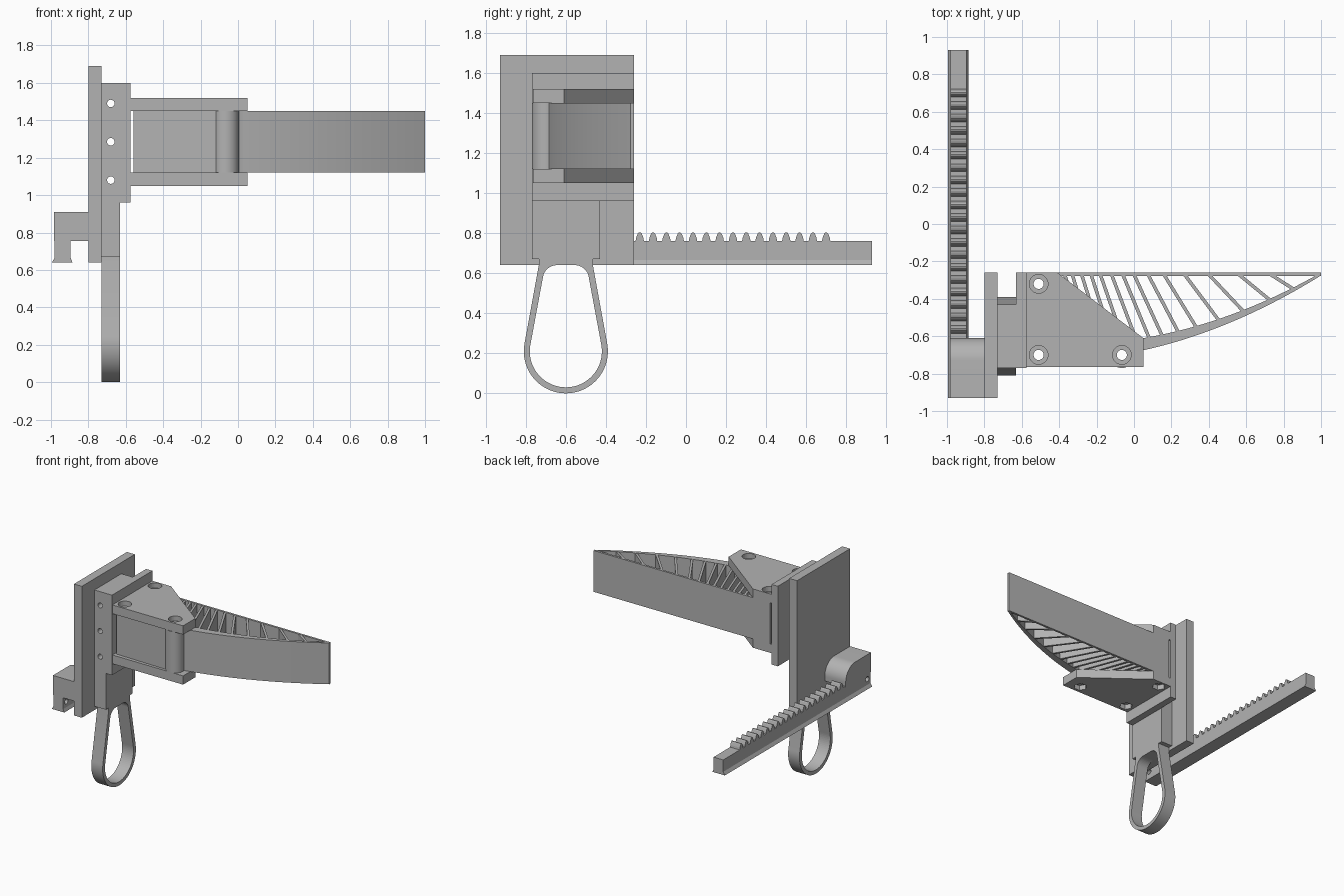
import bpy, bmesh, math
from mathutils import Vector

if "Cube" in bpy.data.objects:
    bpy.data.objects.remove(bpy.data.objects["Cube"], do_unlink=True)

GREY = (0.45, 0.45, 0.45, 1)
mat = bpy.data.materials.new("plain grey")
mat.use_nodes = True
mat.diffuse_color = GREY
mat.node_tree.nodes["Principled BSDF"].inputs["Base Color"].default_value = GREY


def prism(name, pts, axis, lo, hi):
    """Extrude a 2D outline along one axis."""
    def place(a, b, c):
        return {"x": (c, a, b), "y": (a, c, b), "z": (a, b, c)}[axis]
    bm = bmesh.new()
    face = bm.faces.new([bm.verts.new(place(a, b, lo)) for a, b in pts])
    grown = bmesh.ops.extrude_face_region(bm, geom=[face])["geom"]
    shift = Vector(place(0, 0, hi - lo))
    bmesh.ops.translate(bm, vec=shift, verts=[v for v in grown if isinstance(v, bmesh.types.BMVert)])
    bmesh.ops.recalc_face_normals(bm, faces=bm.faces)
    me = bpy.data.meshes.new(name)
    bm.to_mesh(me)
    bm.free()
    me.materials.append(mat)
    ob = bpy.data.objects.new(name, me)
    bpy.context.collection.objects.link(ob)
    return ob


def box(name, x0, x1, y0, y1, z0, z1):
    return prism(name, [(x0, y0), (x1, y0), (x1, y1), (x0, y1)], "z", z0, z1)


def arc(cx, cy, r, start, end, n):
    angles = [math.radians(start + (end - start) * i / n) for i in range(n + 1)]
    return [(cx + r * math.cos(a), cy + r * math.sin(a)) for a in angles]


def circle(cx, cy, r, n=32):
    return arc(cx, cy, r, 0, 360, n)[:-1]


def cut(ob, cutters):
    for c in cutters:
        m = ob.modifiers.new("cut", "BOOLEAN")
        m.operation, m.solver, m.object = "DIFFERENCE", "EXACT", c
        c.hide_render = True
        c.hide_set(True)


def smooth(ob):
    bpy.ops.object.select_all(action="DESELECT")
    bpy.context.view_layer.objects.active = ob
    ob.select_set(True)
    bpy.ops.object.shade_smooth_by_angle(angle=math.radians(30))


# Back plate and sliding block with cross holes
box("back_plate", -0.80, -0.73, -0.93, -0.26, 0.64, 1.69)
block = box("sliding_block", -0.73, -0.63, -0.77, -0.43, 0.67, 1.60)
cut(block, [prism("block_hole_cutter", circle(-0.68, z, 0.02), "y", -1, 0) for z in (1.08, 1.285, 1.49)])

# Teardrop pull handle
MID = -0.60
outer = [(MID + 0.135, 0.68), (MID + 0.135, 0.64)] + arc(MID, 0.21, 0.21, 10, -190, 48)
outer += [(MID - 0.135, 0.64), (MID - 0.135, 0.68)]
inner = arc(MID, 0.21, 0.18, 10, -190, 48)
inner += arc(MID - 0.045, 0.57, 0.07, 170, 90, 10) + arc(MID + 0.045, 0.57, 0.07, 90, 10, 10)
handle = prism("pull_handle", outer, "x", -0.73, -0.63)
cut(handle, [prism("handle_cutter", inner, "x", -0.8, -0.5)])
smooth(handle)

# Toothed rack with a dovetail foot
rack = prism("rack_bar", [(-0.995, 0.64), (-0.885, 0.64), (-0.895, 0.665), (-0.895, 0.76),
                          (-0.98, 0.76), (-0.98, 0.665)], "y", -0.93, 0.93)
cut(rack, [prism("rack_hole_cutter", circle(-0.89, 0.71, 0.02), "x", -1.1, -0.85)])
half_tooth = [(0.022, 0.755), (0.018, 0.777), (0.01, 0.797), (0.004, 0.803)]
tooth = half_tooth + [(-y, z) for y, z in reversed(half_tooth)]
for i in range(20):
    y0 = 0.70 - i * 0.0665
    prism("rack_tooth", [(y0 + y, z) for y, z in tooth], "x", -0.98, -0.895)

# Rounded arm joining the rack to the plate
arm = prism("rack_arm", [(-0.93, 0.755), (-0.61, 0.755)] + arc(-0.73, 0.79, 0.12, 0, 90, 16)
            + [(-0.93, 0.91)], "x", -0.985, -0.80)
smooth(arm)

# Clamp: flange with two cut-corner plates
box("clamp_flange", -0.63, -0.575, -0.77, -0.26, 0.96, 1.60)
SCREWS = [(-0.51, -0.32), (-0.51, -0.70), (-0.065, -0.70)]
through = [prism("screw_cutter", circle(x, y, 0.027), "z", 0.9, 1.7) for x, y in SCREWS]
bores = [prism("head_cutter", circle(x, y, 0.05), "z", 1.48, 1.7) for x, y in SCREWS]
nuts = [prism("nut_cutter", circle(x, y, 0.05, 6), "z", 0.9, 1.09) for x, y in SCREWS]
outline = [(-0.58, -0.765), (0.05, -0.765), (0.05, -0.61), (-0.41, -0.26), (-0.58, -0.26)]
top_plate = prism("clamp_top_plate", outline, "z", 1.45, 1.52)
bottom_plate = prism("clamp_bottom_plate", outline, "z", 1.05, 1.12)
cut(top_plate, bores + through)
cut(bottom_plate, nuts + through)

# Flexible finger: root, boss, back wall, curved front wall
LOW, HIGH = 1.12, 1.45


def front_y(x):
    u = (x - 0.05) / 0.95
    return -0.675 + 0.21 * u + 0.19 * u * u


def inner_y(x):
    if x < 0:
        return -0.615 + 0.08 * x
    return front_y(x) + 0.065 - 0.05 * (x - 0.05) / 0.95


root = box("finger_root", -0.56, -0.44, -0.733, -0.26, LOW, HIGH)
cut(root, through[:2])
boss = prism("finger_boss", circle(-0.065, -0.70, 0.07, 48), "z", LOW, HIGH)
cut(boss, through[2:])
smooth(boss)
box("finger_back_wall", -0.56, 1.0, -0.277, -0.26, LOW, HIGH)
xs = [i / 32 for i in range(33)]
wall = [(-0.56, -0.735), (-0.10, -0.745)] + [(x, front_y(x)) for x in xs]
wall += [(x, inner_y(x)) for x in reversed(xs)] + [(-0.56, -0.66)]
front_wall = prism("finger_front_wall", wall, "z", LOW, HIGH)
cut(front_wall, through[1:])
smooth(front_wall)

# Slanted ribs inside the finger
for x0 in (-0.40, -0.37, -0.33, -0.28, -0.23, -0.18, -0.12, -0.06, 0.0, 0.075, 0.16, 0.27, 0.40, 0.56, 0.73):
    slope = 0.3 + (x0 + 0.4) ** 2
    x, y = x0, -0.27
    while y > inner_y(x) - 0.008:
        x, y = x + slope * 0.002, y - 0.002
    w = 0.009 * math.hypot(1, slope)
    prism("finger_rib", [(x0 - w, -0.27), (x0 + w, -0.27), (x + w, y), (x - w, y)], "z", LOW + 0.002, HIGH - 0.002)
